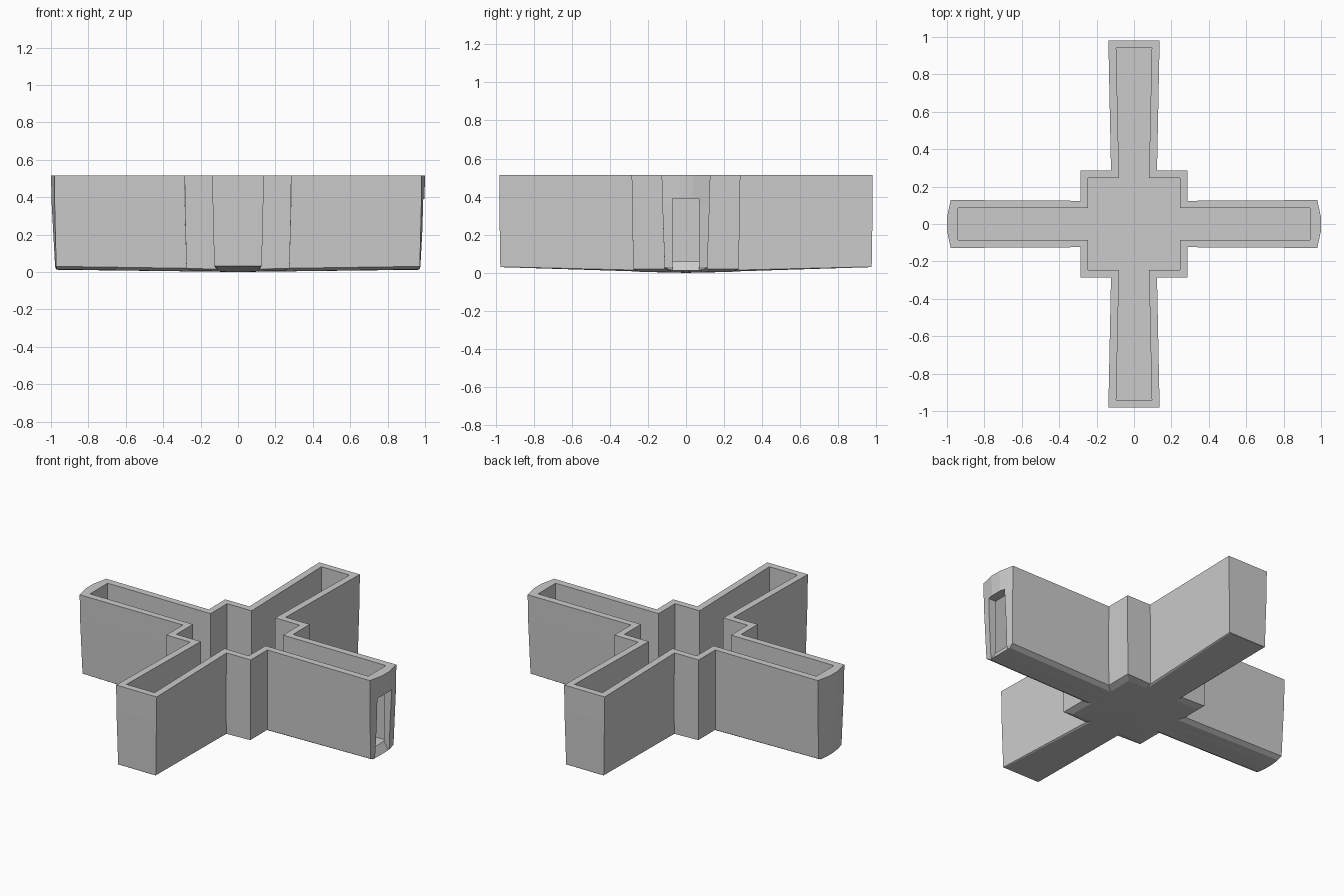
import bpy, bmesh

if "Cube" in bpy.data.objects:
    bpy.data.objects.remove(bpy.data.objects["Cube"])


def ring(quadrant):
    """Mirror one quadrant (counter-clockwise x, y, z points) into a full cross outline."""
    q, r = quadrant, quadrant[::-1]
    return (q + [(-x, y, z) for x, y, z in r]
            + [(-x, -y, z) for x, y, z in q] + [(x, -y, z) for x, y, z in r])


def level(points, z):
    return [(x, y, z) for x, y in points]


# Cross outlines: pointed x-arm tip, square centre, flaring y-arm
top = [(1.0, .035), (.98, .128), (.285, .124), (.285, .285), (.123, .285), (.137, .98)]
mid = [(.996, .035), (.98, .124), (.285, .121), (.284, .284), (.119, .284), (.135, .98)]
inner = [(.94, .035), (.94, .085), (.245, .085), (.245, .245), (.08, .245), (.095, .94)]
lower = [(.978, .035, .03), (.972, .112, .03), (.276, .112, .02),
         (.276, .276, .02), (.114, .276, .015), (.127, .975, .032)]
keel = [(.972, .03, .012), (.967, .085, .014), (.24, .085, .003),
        (.24, .24, .005), (.105, .24, .007), (.122, .973, .03)]

# Hollow cross-shaped basin: keel, outer wall, rim, inner wall, floor
levels = [keel, lower, level(mid, .36), level(top, .515), level(inner, .515), level(inner, .06)]
bm = bmesh.new()
rings = [[bm.verts.new(p) for p in ring(lv)] for lv in levels]
n = len(rings[0])
for a, b in zip(rings, rings[1:]):
    for i in range(n):
        j = (i + 1) % n
        bm.faces.new((a[i], a[j], b[j], b[i]))
for loop, z in ((rings[0], 0), (rings[-1], .06)):
    centre = bm.verts.new((0, 0, z))
    for i in range(n):
        bm.faces.new((centre, loop[i], loop[(i + 1) % n]))
bmesh.ops.recalc_face_normals(bm, faces=bm.faces)
mesh = bpy.data.meshes.new("cross_basin")
bm.to_mesh(mesh)
bm.free()
basin = bpy.data.objects.new("cross_basin", mesh)
bpy.context.collection.objects.link(basin)

# Outlet slot with a sloping sill through the +x end wall
profile = [(.92, .0605), (.9405, .0605), (1.0, -.04), (1.1, -.04), (1.1, .39), (.92, .39)]
bm = bmesh.new()
face = bm.faces.new([bm.verts.new((x, -.07, z)) for x, z in profile])
ext = bmesh.ops.extrude_face_region(bm, geom=[face])["geom"]
bmesh.ops.translate(bm, vec=(0, .137, 0),
                    verts=[g for g in ext if isinstance(g, bmesh.types.BMVert)])
bmesh.ops.recalc_face_normals(bm, faces=bm.faces)
mesh = bpy.data.meshes.new("slot_cutter")
bm.to_mesh(mesh)
bm.free()
cutter = bpy.data.objects.new("slot_cutter", mesh)
cutter.hide_render = True
bpy.context.collection.objects.link(cutter)

cut = basin.modifiers.new("outlet_slot", 'BOOLEAN')
cut.operation, cut.solver, cut.object = 'DIFFERENCE', 'EXACT', cutter
bpy.context.view_layer.objects.active = basin
basin.select_set(True)
bpy.ops.object.modifier_apply(modifier=cut.name)
bpy.data.objects.remove(cutter)
